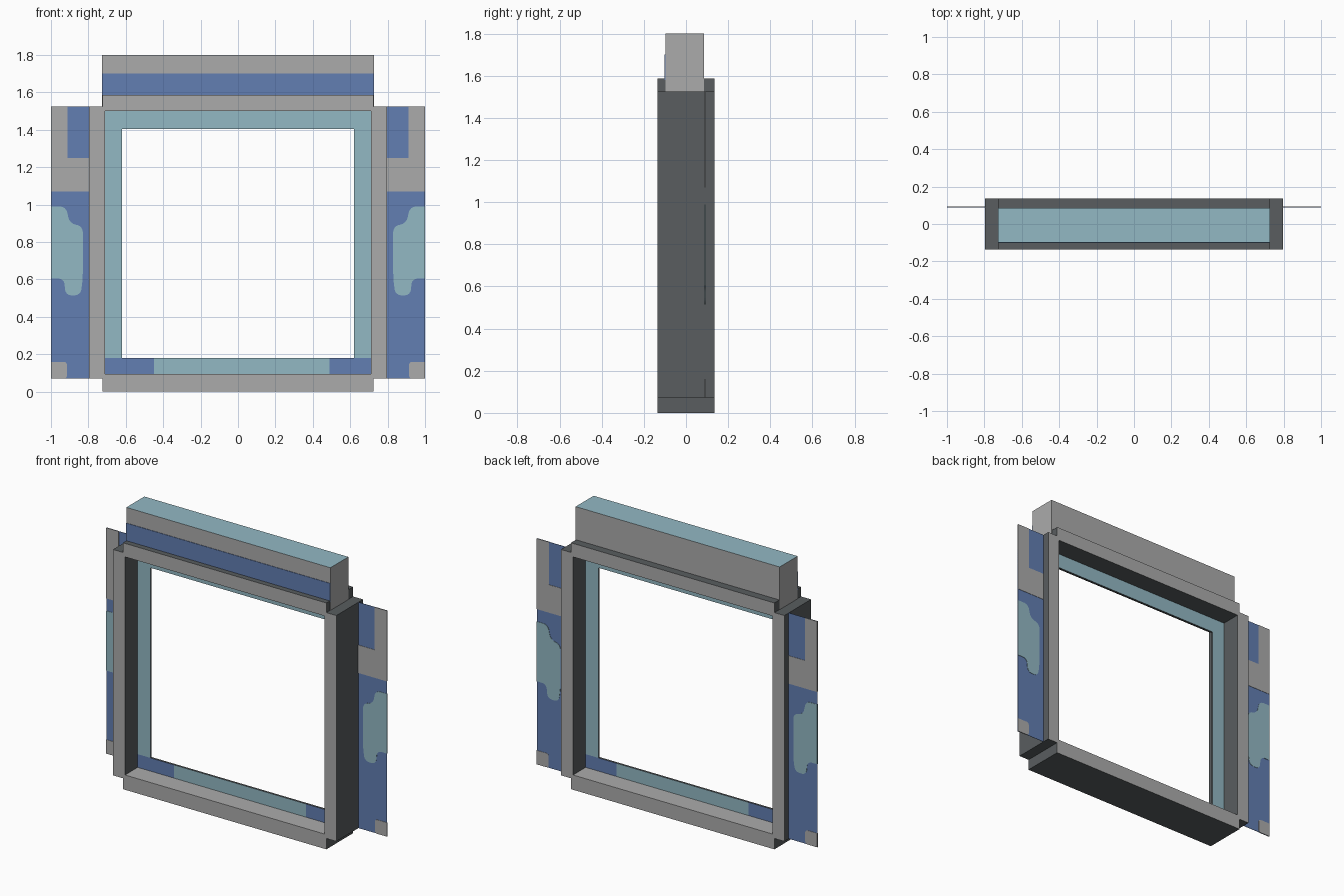
import bpy
import bmesh

cube = bpy.data.objects.get("Cube")
if cube:
    bpy.data.objects.remove(cube, do_unlink=True)


def material(name, rgb):
    m = bpy.data.materials.new(name)
    m.use_nodes = True
    m.diffuse_color = (*rgb, 1)
    node = next(n for n in m.node_tree.nodes if n.type == 'BSDF_PRINCIPLED')
    node.inputs["Base Color"].default_value = (*rgb, 1)
    node.inputs["Roughness"].default_value = 0.8
    return m


GREY, DARK, TEAL, BLUE = range(4)
MATERIALS = [
    material("light grey", (0.41, 0.41, 0.41)),
    material("dark grey", (0.10, 0.11, 0.115)),
    material("pale teal", (0.29, 0.48, 0.55)),
    material("slate blue", (0.122, 0.209, 0.445)),
]


def finish(name, bm):
    mesh = bpy.data.meshes.new(name)
    bmesh.ops.recalc_face_normals(bm, faces=bm.faces[:])
    bm.to_mesh(mesh)
    bm.free()
    for m in MATERIALS:
        mesh.materials.append(m)
    obj = bpy.data.objects.new(name, mesh)
    bpy.context.collection.objects.link(obj)
    return obj


def box(name, x, y, z, front, side=None, top=None, bottom=None):
    """Box between paired limits, coloured by the direction of each face."""
    side = front if side is None else side
    top = side if top is None else top
    bottom = side if bottom is None else bottom
    bm = bmesh.new()
    bmesh.ops.create_cube(bm, size=1)
    for v in bm.verts:
        for i, (a, b) in enumerate((x, y, z)):
            v.co[i] = (a + b) / 2 + v.co[i] * (b - a)
    bm.normal_update()
    for f in bm.faces:
        n = f.normal
        if abs(n.y) > 0.5:
            f.material_index = front
        elif abs(n.x) > 0.5:
            f.material_index = side
        else:
            f.material_index = top if n.z > 0 else bottom
    return finish(name, bm)


def patch(name, points, y, thick, colour, radius):
    """Thin plate with rounded corners, except those on the outer edge."""
    bm = bmesh.new()
    verts = [bm.verts.new((px, y - thick / 2, pz)) for px, pz in points]
    bm.faces.new(verts)
    inner = [v for v in verts if abs(v.co.x) < 0.99]
    bmesh.ops.bevel(bm, geom=inner, offset=radius, segments=4,
                    profile=0.5, affect='VERTICES')
    new = bmesh.ops.extrude_face_region(bm, geom=bm.faces[:])["geom"]
    bmesh.ops.translate(bm, vec=(0, thick, 0),
                        verts=[g for g in new if isinstance(g, bmesh.types.BMVert)])
    for f in bm.faces:
        f.material_index = colour
    return finish(name, bm)


def span(s, a, b):
    return tuple(sorted((s * a, s * b)))


# Outer frame
DEPTH = (-0.136, 0.136)
box("bottom_beam", (-0.725, 0.725), DEPTH, (0, 0.095), GREY, DARK, top=GREY)
box("top_beam", (-0.725, 0.725), DEPTH, (1.5, 1.587), GREY, DARK)

# Header block with its front stripe
box("header_block", (-0.727, 0.727), (-0.098, 0.085), (1.525, 1.8), GREY, GREY, top=TEAL)
box("header_stripe", (-0.727, 0.727), (-0.101, -0.097), (1.58, 1.7), BLUE)

# Inner trim
TRIM = (-0.007, 0.007)
box("trim_top", (-0.71, 0.71), TRIM, (1.405, 1.5), TEAL, DARK)
box("trim_bottom", (-0.45, 0.49), TRIM, (0.095, 0.18), TEAL, DARK)
box("trim_right_corner", (-0.71, -0.45), TRIM, (0.095, 0.18), BLUE, DARK)
box("trim_left_corner", (0.49, 0.71), TRIM, (0.095, 0.18), BLUE, DARK)

PANEL_Y = 0.09
PANEL = (PANEL_Y - 0.001, PANEL_Y + 0.001)
PLATE = (PANEL_Y - 0.003, PANEL_Y + 0.003)
BLOB = [(1, 0.99), (0.92, 0.99), (0.9, 0.9), (0.83, 0.885),
        (0.83, 0.6), (0.842, 0.515), (0.922, 0.515), (0.93, 0.605), (1, 0.605)]

for s, label in ((1, "left"), (-1, "right")):
    box(f"{label}_post", span(s, 0.71, 0.796), DEPTH, (0.07, 1.525), GREY, DARK)
    box(f"{label}_trim", span(s, 0.62, 0.71), TRIM, (0.18, 1.405), TEAL, DARK)

    # Side panel and its painted patches
    box(f"{label}_panel", span(s, 0.79, 1), PANEL, (0.07, 1.525), BLUE)
    box(f"{label}_panel_band", span(s, 0.79, 1), PLATE, (1.07, 1.25), GREY)
    box(f"{label}_panel_upper", span(s, 0.912, 1), PLATE, (1.25, 1.525), GREY)
    patch(f"{label}_panel_blob", [(s * px, pz) for px, pz in BLOB],
          PANEL_Y, 0.006, TEAL, 0.03)
    foot = [(1, 0.07), (0.995, 0.16), (0.915, 0.16), (0.915, 0.07)]
    foot[1] = (1, 0.16)
    plate = patch(f"{label}_panel_foot", [(s * px, pz) for px, pz in foot],
                  PANEL_Y, 0.006, GREY, 0.015)
